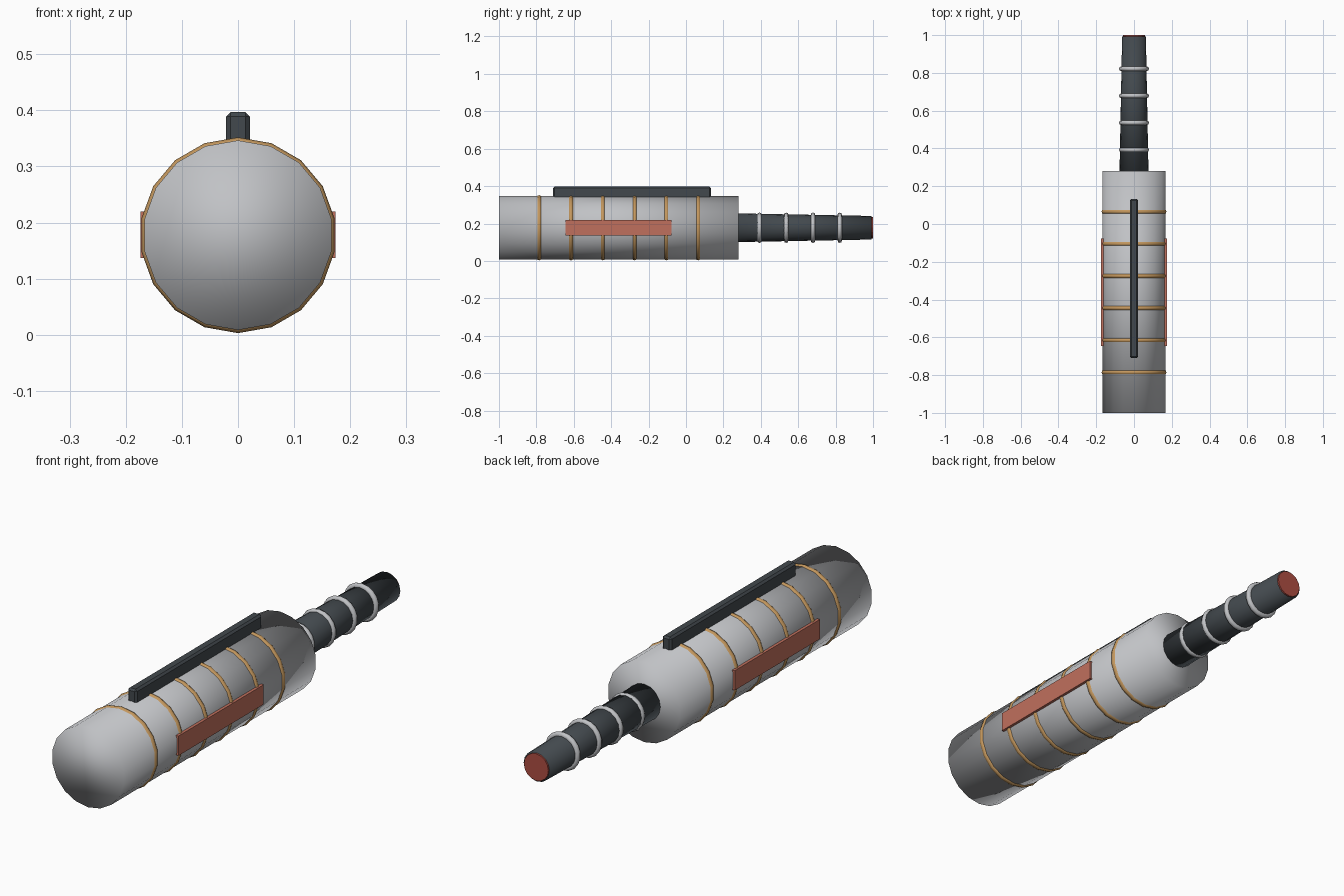
import bpy, bmesh, math

if "Cube" in bpy.data.objects:
    bpy.data.objects.remove(bpy.data.objects["Cube"])

AXIS_Z = 0.1775  # height of the long axis


def material(name, rgb):
    m = bpy.data.materials.new(name)
    m.diffuse_color = (*rgb, 1)
    m.use_nodes = True
    m.node_tree.nodes["Principled BSDF"].inputs["Base Color"].default_value = m.diffuse_color
    return m


LIGHT = material("light grey", (0.53, 0.54, 0.56))
DARK = material("charcoal", (0.055, 0.066, 0.075))
GOLD = material("bronze", (0.55, 0.31, 0.11))
CORAL = material("coral", (0.53, 0.16, 0.11))
RED = material("red", (0.42, 0.075, 0.055))


def finish(name, bm, mat, smooth):
    bmesh.ops.recalc_face_normals(bm, faces=bm.faces[:])
    for f in bm.faces:
        f.smooth = smooth
    me = bpy.data.meshes.new(name)
    bm.to_mesh(me)
    bm.free()
    me.materials.append(mat)
    ob = bpy.data.objects.new(name, me)
    bpy.context.collection.objects.link(ob)
    return ob


def lathe(name, profile, sides, mat, closed=False, smooth=True):
    """Turn (y, radius) points round the long axis; open profiles get caps."""
    bm = bmesh.new()
    loops = []
    for y, r in profile:
        angles = [2 * math.pi * i / sides for i in range(sides)]
        loops.append([bm.verts.new((r * math.sin(a), y, AXIS_Z + r * math.cos(a))) for a in angles])
    pairs = list(zip(loops, loops[1:]))
    if closed:
        pairs.append((loops[-1], loops[0]))
    else:
        bm.faces.new(loops[0])
        bm.faces.new(loops[-1])
    for a, b in pairs:
        for i in range(sides):
            j = (i + 1) % sides
            bm.faces.new((a[i], a[j], b[j], b[i]))
    return finish(name, bm, mat, smooth)


def ring(name, y, major, minor, sides, mat):
    profile = [(y + minor * math.cos(k * math.pi / 4), major + minor * math.sin(k * math.pi / 4))
               for k in range(8)]
    return lathe(name, profile, sides, mat, closed=True)


def box(name, x, y, z, mat, bevel=0):
    bm = bmesh.new()
    bmesh.ops.create_cube(bm, size=1)
    for v in bm.verts:
        v.co = [lo + (c + 0.5) * (hi - lo) for c, (lo, hi) in zip(v.co, (x, y, z))]
    if bevel:
        bmesh.ops.bevel(bm, geom=bm.edges[:], offset=bevel, segments=1, affect='EDGES')
    return finish(name, bm, mat, False)


# Main handle and its wrapped bands
lathe("handle_body", [(-1.0, 0.169), (0.28, 0.169)], 18, LIGHT)
for n in range(6):
    ring(f"handle_band_{n + 1}", -0.785 + 0.17 * n, 0.162, 0.0125, 18, GOLD)

# Tapered rod with raised collars and a tip
lathe("tapered_rod", [(0.26, 0.077), (0.993, 0.063)], 16, DARK)
for n in range(4):
    ring(f"rod_collar_{n + 1}", 0.393 + 0.143 * n, 0.069, 0.012, 18, LIGHT)
lathe("rod_tip", [(0.98, 0.057), (1.0, 0.057)], 16, RED, smooth=False)

# Rail along the top
box("top_rail", (-0.021, 0.021), (-0.71, 0.133), (0.325, 0.397), DARK, 0.008)

# Flat side panels
for side, x in (("left", (-0.174, -0.15)), ("right", (0.15, 0.174))):
    box(f"{side}_panel", x, (-0.645, -0.077), (0.137, 0.22), CORAL)
